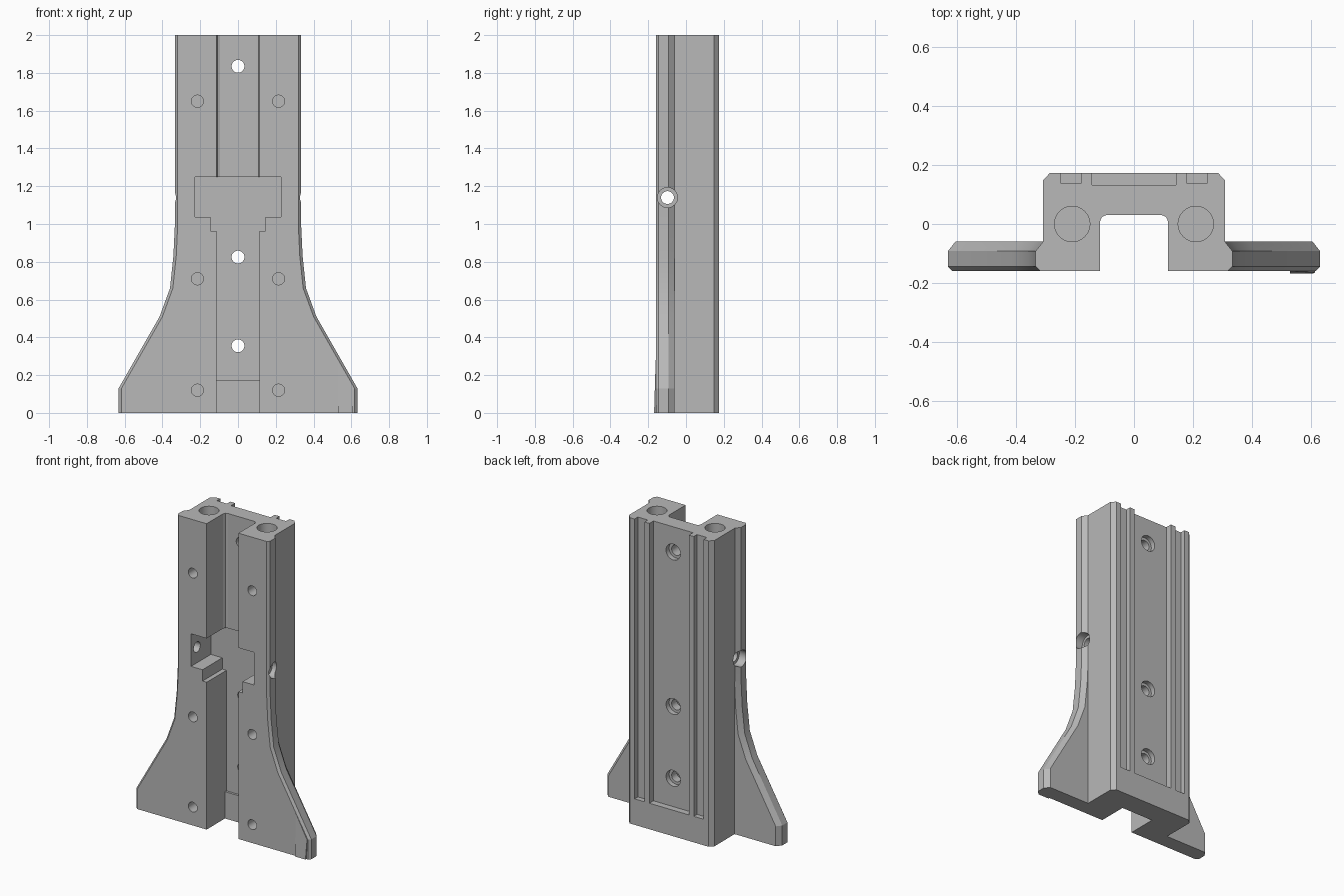
import bpy, bmesh
from math import pi
from mathutils import Matrix

cube = bpy.data.objects.get("Cube")
if cube:
    bpy.data.objects.remove(cube, do_unlink=True)

grey = bpy.data.materials.new("machined_grey")
grey.use_nodes = True
colour = (0.48, 0.48, 0.48, 1)
grey.diffuse_color = colour
grey.node_tree.nodes["Principled BSDF"].inputs["Base Color"].default_value = colour


def finish(name, bm):
    bmesh.ops.recalc_face_normals(bm, faces=bm.faces)
    mesh = bpy.data.meshes.new(name)
    bm.to_mesh(mesh)
    bm.free()
    mesh.materials.append(grey)
    obj = bpy.data.objects.new(name, mesh)
    bpy.context.collection.objects.link(obj)
    return obj


def loft(name, rings):
    """Closed solid through rings with equal point counts."""
    bm = bmesh.new()
    loops = [[bm.verts.new(p) for p in ring] for ring in rings]
    n = len(loops[0])
    for a, b in zip(loops, loops[1:]):
        for i in range(n):
            j = (i + 1) % n
            bm.faces.new((a[i], a[j], b[j], b[i]))
    bm.faces.new(loops[0])
    bm.faces.new(loops[-1])
    return finish(name, bm)


def prism(name, half, z0, z1):
    """Upright prism from half a plan profile, mirrored in x."""
    plan = half + [(-x, y) for x, y in reversed(half)]
    return loft(name, [[(x, y, z) for x, y in plan] for z in (z0, z1)])


def box(name, x0, x1, y0, y1, z0, z1):
    plan = [(x0, y0), (x1, y0), (x1, y1), (x0, y1)]
    return loft(name, [[(x, y, z) for x, y in plan] for z in (z0, z1)])


def cylinder(name, centre, r, depth, axis):
    bm = bmesh.new()
    turn = {"X": Matrix.Rotation(pi / 2, 4, "Y"),
            "Y": Matrix.Rotation(pi / 2, 4, "X"), "Z": Matrix()}[axis]
    bmesh.ops.create_cone(bm, cap_ends=True, segments=40, radius1=r, radius2=r,
                          depth=depth, matrix=Matrix.Translation(centre) @ turn)
    return finish(name, bm)


def combine(target, other, operation):
    mod = target.modifiers.new(operation.lower(), "BOOLEAN")
    mod.object, mod.operation, mod.solver = other, operation, "EXACT"
    graph = bpy.context.evaluated_depsgraph_get()
    result = bpy.data.meshes.new_from_object(target.evaluated_get(graph))
    target.modifiers.clear()
    target.data = result
    bpy.data.objects.remove(other, do_unlink=True)


# Column with chamfered rear corners
body = prism("flared_column", [(0.31, -0.13), (0.31, 0.148), (0.285, 0.174)], 0, 2)

# Front plate with flared foot and chamfered rim
edge = [(0.632, 0), (0.632, 0.13), (0.415, 0.51), (0.36, 0.66),
        (0.342, 0.83), (0.334, 1.0), (0.334, 2)]
rings = []
for y, inset in ((-0.16, 0.015), (-0.145, 0), (-0.092, 0), (-0.06, 0.025)):
    right = [(x - inset, y, z) for x, z in edge]
    rings.append(right + [(-x, y, z) for x, y, z in reversed(right)])
combine(body, loft("front_plate", rings), "UNION")

cutters = []
# Front channel: rounded upper part, deeper lower part, shallow bottom
cutters.append(prism("upper_channel", [(0.115, -0.3), (0.115, 0.01),
                                       (0.109, 0.024), (0.095, 0.03)], 1.2, 2.1))
cutters.append(box("lower_channel", -0.115, 0.115, -0.3, 0.045, 0.175, 1.22))
cutters.append(box("bottom_channel", -0.115, 0.115, -0.3, 0.03, -0.1, 0.2))
# Stepped cross pocket
cutters.append(box("pocket", -0.228, 0.228, -0.3, 0.045, 1.037, 1.25))
cutters.append(box("pocket_step", -0.145, 0.145, -0.3, 0.045, 0.963, 1.1))

# Rear slots, open at the top
cutters.append(box("rear_slot", -0.143, 0.143, 0.132, 0.3, 0.17, 2.1))
for s in (-1, 1):
    x0, x1 = sorted((s * 0.178, s * 0.25))
    cutters.append(box("rear_groove", x0, x1, 0.14, 0.3, 0.17, 2.1))
    # Bores in the top end
    cutters.append(cylinder("top_bore", (s * 0.21, 0, 2), 0.06, 0.4, "Z"))
    # Blind holes in the front face
    for z in (0.12, 0.71, 1.65):
        cutters.append(cylinder("front_hole", (s * 0.215, -0.16, z), 0.032, 0.16, "Y"))
    # Counterbored cross hole
    cutters.append(cylinder("side_counterbore", (s * 0.34, -0.098, 1.14), 0.053, 0.12, "X"))
cutters.append(cylinder("side_hole", (0, -0.098, 1.14), 0.034, 1, "X"))

# Counterbored mounting holes through the web
for z in (0.355, 0.825, 1.835):
    cutters.append(cylinder("web_hole", (0, 0.1, z), 0.034, 0.3, "Y"))
    cutters.append(cylinder("web_counterbore", (0, 0.14, z), 0.052, 0.08, "Y"))

for cutter in cutters:
    combine(body, cutter, "DIFFERENCE")

# Thin wedge pad on the left foot
pad = [(0.53, 0), (0.606, 0), (0.615, 0.13), (0.53, 0.28)]
loft("foot_pad", [[(x, -0.169 + 0.03 * z, z) for x, z in pad],
                  [(x, -0.155, z) for x, z in pad]])

# Smooth bores, sharp edges
bpy.ops.object.select_all(action="DESELECT")
body.select_set(True)
bpy.context.view_layer.objects.active = body
bpy.ops.object.shade_smooth_by_angle(angle=0.35)
